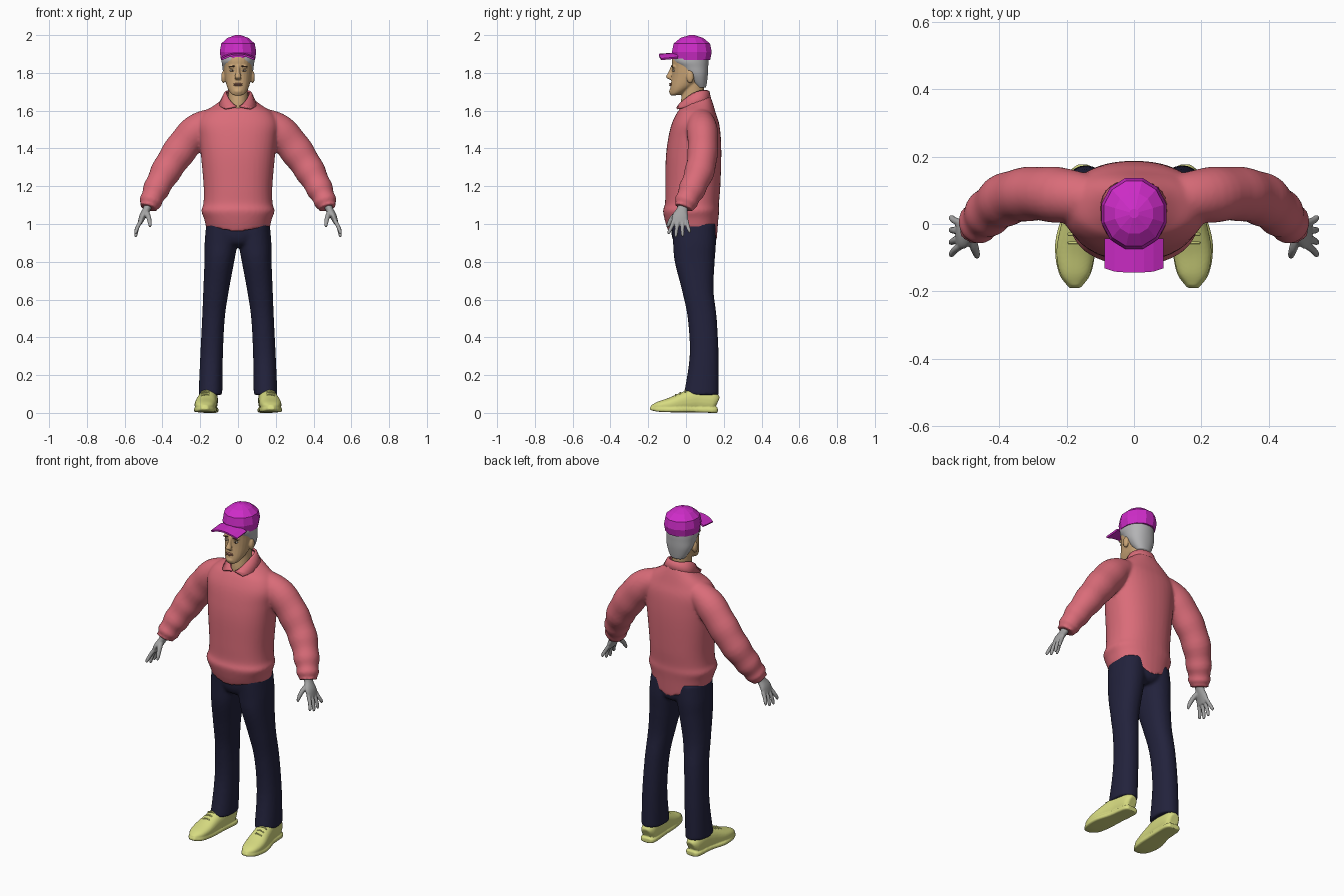
import bpy, bmesh, math
from mathutils import Vector, Matrix

if "Cube" in bpy.data.objects:
    bpy.data.objects.remove(bpy.data.objects["Cube"])


def material(name, *rgb):
    m = bpy.data.materials.new(name)
    m.use_nodes = True
    m.diffuse_color = (*rgb, 1)
    m.node_tree.nodes["Principled BSDF"].inputs["Base Color"].default_value = (*rgb, 1)
    return m


PINK = material("rose_knit", .70, .15, .19)
NAVY = material("navy_cloth", .016, .016, .045)
LIME = material("pale_lime_leather", .68, .71, .22)
MAGENTA = material("magenta_cap", .62, .025, .58)
SKIN = material("tan_skin", .58, .37, .18)
GREY = material("grey_hands", .37, .37, .37)
HAIR = material("silver_hair", .45, .45, .46)
BROWN = material("dark_brown", .09, .045, .025)
LIPS = material("lip_tone", .42, .20, .13)
WHITE = material("eye_white", .65, .60, .52)


def spline(rows, steps):
    """Pass a smooth curve through rows of numbers."""
    pts = [rows[0]] + list(rows) + [rows[-1]]
    out = []
    for p, q, r, w in zip(pts, pts[1:], pts[2:], pts[3:]):
        for k in range(steps):
            t = k / steps
            out.append([b + .5 * t * (c - a + t * (2*a - 5*b + 4*c - d + t * (3*(b - c) + d - a)))
                        for a, b, c, d in zip(p, q, r, w)])
    return out + [list(rows[-1])]


def loft(bm, rows, ref=None, steps=5, sides=24, power=2, s=1, wrinkle=0):
    """Skin rows of (x, y, z, radius a, radius b, tilt); level rings unless ref is given."""
    rows = spline([tuple(r) + (0,) * (6 - len(r)) for r in rows], steps)
    rings = []
    for i, (x, y, z, ra, rb, tilt) in enumerate(rows):
        a, b = Vector((1, 0, 0)), Vector((0, 1, tilt))
        if ref:
            t = (Vector(rows[min(i + 1, len(rows) - 1)][:3]) - Vector(rows[max(i - 1, 0)][:3])).normalized()
            b = Vector(ref)
            b = (b - t * b.dot(t)).normalized()
            a = b.cross(t)
        grow = wrinkle * math.sin(i * 1.3) * i / len(rows)
        ring = []
        for k in range(sides):
            ang = math.tau * (k + .5) / sides
            c, d = math.cos(ang), math.sin(ang)
            u = math.copysign(abs(c) ** (2 / power), c) * (ra + grow)
            v = math.copysign(abs(d) ** (2 / power), d) * (rb + grow)
            p = Vector((x, y, z)) + a * u + b * v
            ring.append(bm.verts.new((p.x * s, p.y, p.z)))
        rings.append(ring)
    for lo, hi in zip(rings, rings[1:]):
        for k in range(sides):
            n = (k + 1) % sides
            bm.faces.new((lo[k], lo[n], hi[n], hi[k]))
    bm.faces.new(rings[0])
    bm.faces.new(rings[-1])


def ball(bm, centre, radii, turn=0):
    m = Matrix.Translation(centre) @ Matrix.Rotation(turn, 4, "Y") @ Matrix.Diagonal((*radii, 1))
    bmesh.ops.create_uvsphere(bm, u_segments=16, v_segments=10, radius=1, matrix=m)


def finish(bm, name, mat, voxel=0, smooth=True, relax=4, thickness=0):
    bmesh.ops.recalc_face_normals(bm, faces=bm.faces)
    me = bpy.data.meshes.new(name)
    bm.to_mesh(me)
    bm.free()
    me.materials.append(mat)
    ob = bpy.data.objects.new(name, me)
    bpy.context.collection.objects.link(ob)
    for p in me.polygons:
        p.use_smooth = smooth
    if thickness:
        mod = ob.modifiers.new("thickness", "SOLIDIFY")
        mod.thickness, mod.offset = thickness, 0
    if voxel:
        mod = ob.modifiers.new("blend", "REMESH")
        mod.mode, mod.voxel_size, mod.use_smooth_shade = "VOXEL", voxel, True
        mod = ob.modifiers.new("relax", "SMOOTH")
        mod.factor, mod.iterations = .5, relax
    return ob


# Sweater: body with a pointed hem, and both sleeves
bm = bmesh.new()
loft(bm, [(0, .035, .985, .168, .128, -.1), (0, .03, 1.03, .18, .14), (0, .027, 1.07, .194, .149),
          (0, .032, 1.11, .183, .143), (0, .036, 1.2, .182, .146), (0, .04, 1.35, .195, .147),
          (0, .045, 1.45, .205, .14), (0, .05, 1.53, .212, .126), (0, .055, 1.59, .18, .102),
          (0, .055, 1.63, .12, .085, .2), (0, .052, 1.66, .07, .07, .45)], power=2.3, sides=40)
for v in bm.verts:
    if v.co.z < 1.06:
        v.co.z -= .05 * (1 - abs(v.co.x) / .19) * (1.06 - v.co.z) / .07
for s in (1, -1):
    loft(bm, [(.13, .075, 1.55, .065, .07), (.215, .085, 1.5, .085, .082), (.30, .09, 1.4, .088, .08),
              (.375, .075, 1.29, .08, .078), (.43, .035, 1.19, .069, .07), (.462, .002, 1.12, .058, .06),
              (.474, -.012, 1.085, .047, .05)], ref=(0, 1, 0), s=s, wrinkle=.005)
finish(bm, "sweater", PINK, voxel=.009)

# Shirt collar, open at the front with two points
bm = bmesh.new()
rows = []
for k in range(25):
    f = k / 24
    top, low = .15 + f * (math.tau - .3), .7 + f * (math.tau - 1.4)
    t, u = (1 + math.cos(top)) / 2, (1 + math.cos(low)) / 2
    rows.append((bm.verts.new((.06 * math.sin(top), .05 - (.06 + .03 * t) * math.cos(top), 1.705 - .085 * t ** 3)),
                 bm.verts.new((.07 * math.sin(top), .05 - (.07 + .025 * t) * math.cos(top), 1.70 - .08 * t ** 3)),
                 bm.verts.new((.10 * math.sin(low), .05 - (.08 + .055 * u) * math.cos(low), 1.655 - .05 * u))))
for p, q in zip(rows, rows[1:]):
    for j in (0, 1):
        bm.faces.new((p[j], q[j], q[j + 1], p[j + 1]))
finish(bm, "collar", PINK, thickness=.01)

# Trousers
bm = bmesh.new()
loft(bm, [(0, .04, 1.03, .16, .118), (0, .042, .95, .172, .12),
          (0, .046, .9, .13, .108), (0, .05, .878, .05, .08)])
for s in (1, -1):
    loft(bm, [(.085, .04, 1.0, .083, .116), (.09, .045, .9, .087, .114), (.099, .046, .8, .079, .106),
              (.116, .062, .65, .068, .084), (.13, .086, .5, .06, .077), (.14, .096, .3, .06, .077),
              (.146, .081, .095, .063, .093)], s=s, power=2.2)
finish(bm, "trousers", NAVY, voxel=.009)

for s, side in ((1, "left"), (-1, "right")):
    # Shoe: upper, sole, heel and laces
    bm = bmesh.new()
    loft(bm, [(.148, .163, .05, .026, .034), (.15, .14, .058, .042, .052), (.155, .06, .068, .048, .062),
              (.163, 0, .06, .052, .055), (.173, -.08, .044, .057, .038), (.175, -.145, .034, .045, .026),
              (.174, -.183, .028, .016, .012)], ref=(0, 0, 1), power=2.4, s=s)
    loft(bm, [(.148, .167, .014, .03, .014), (.15, .14, .014, .046, .014), (.158, .04, .016, .05, .013),
              (.173, -.06, .016, .061, .013), (.175, -.145, .018, .048, .012),
              (.174, -.19, .023, .016, .007)], ref=(0, 0, 1), power=5, s=s)
    finish(bm, side + "_shoe", LIME, voxel=.005, relax=2)
    bm = bmesh.new()
    for j in range(3):
        y, z = -.055 + .025 * j, .094 + .011 * j
        loft(bm, [(.143, y, z - .006, .004, .004), (.169, y, z + .003, .004, .004),
                  (.195, y, z - .006, .004, .004)], ref=(0, 1, 0), sides=8, s=s)
    finish(bm, side + "_laces", LIME)

    # Hand: palm, four fingers and thumb
    bm = bmesh.new()
    loft(bm, [(.47, -.012, 1.11, .022, .026), (.485, -.02, 1.075, .02, .03), (.505, -.03, 1.04, .018, .043),
              (.519, -.032, 1.005, .012, .042)], ref=(0, 1, 0), s=s)
    for j, tip in enumerate((.945, .93, .933, .952)):
        y = -.064 + .022 * j
        end = -.09 + .036 * j
        loft(bm, [(.512, y, 1.02, .011, .011), (.531, (y + end) / 2, .985, .0105, .0105),
                  (.541, end, tip + .012, .009, .009), (.541, end, tip, .004, .004)],
             ref=(0, 1, 0), sides=12, s=s)
    loft(bm, [(.485, -.035, 1.065, .014, .016), (.473, -.07, 1.035, .013, .014), (.466, -.092, 1.0, .01, .01),
              (.466, -.098, .982, .005, .005)], ref=(0, 1, 0), sides=12, s=s)
    finish(bm, side + "_hand", GREY, voxel=.004, relax=3)

# Head: neck, skull, nose, brow ridges and ears
bm = bmesh.new()
loft(bm, [(0, .04, 1.56, .06, .07), (0, .038, 1.63, .054, .068), (0, .038, 1.7, .052, .058),
          (0, .04, 1.77, .054, .056)])
loft(bm, [(0, -.05, 1.682, .02, .025, .1), (0, -.037, 1.695, .04, .046, .25), (0, -.008, 1.73, .059, .076, .2),
          (0, .014, 1.78, .071, .089), (0, .018, 1.83, .075, .091), (0, .022, 1.88, .077, .094),
          (0, .028, 1.94, .055, .065)], power=2.15)
loft(bm, [(0, -.07, 1.84, .01, .008), (0, -.08, 1.805, .010, .013), (0, -.089, 1.778, .018, .017),
          (0, -.078, 1.764, .013, .01)], sides=14)
for s in (1, -1):
    ball(bm, (s * .077, .022, 1.778), (.012, .019, .033))
    ball(bm, (s * .03, -.064, 1.832), (.022, .012, .008))
ball(bm, (0, -.078, 1.702), (.022, .012, .014))
finish(bm, "head", SKIN, voxel=.0045, relax=3)

# Face details
bm = bmesh.new()
for z, h in ((1.742, .0045), (1.735, .0055)):
    ball(bm, (0, -.081, z), (.024, .008, h))
finish(bm, "lips", LIPS)
for s, side in ((1, "left"), (-1, "right")):
    bm = bmesh.new()
    ball(bm, (s * .031, -.065, 1.812), (.013, .006, .0055))
    finish(bm, side + "_eye", WHITE)
    bm = bmesh.new()
    ball(bm, (s * .031, -.069, 1.812), (.005, .004, .005))
    finish(bm, side + "_iris", BROWN)
    bm = bmesh.new()
    ball(bm, (s * .032, -.072, 1.834), (.018, .005, .0035), turn=s * .12)
    finish(bm, side + "_eyebrow", BROWN)

# Hair below the cap
bm = bmesh.new()
loft(bm, [(0, .078, 1.722, .042, .028), (0, .068, 1.75, .06, .043), (0, .054, 1.79, .077, .062),
          (0, .038, 1.83, .083, .08), (0, .024, 1.865, .087, .095), (0, .03, 1.92, .08, .085)], power=2.2)
finish(bm, "hair", HAIR)

# Cap: faceted crown and curved brim
bm = bmesh.new()
loft(bm, [(0, .031, 1.868, .093, .1), (0, .031, 1.91, .1, .109), (0, .031, 1.955, .092, .1),
          (0, .031, 1.985, .058, .062), (0, .031, 2.0, .014, .014)], steps=1, sides=12)
finish(bm, "cap_crown", MAGENTA, smooth=False)
bm = bmesh.new()
bmesh.ops.create_grid(bm, x_segments=6, y_segments=3, size=1)
for v in bm.verts:
    u, w = v.co.x, v.co.y
    v.co = (.085 * u, -.093 + .05 * w + .012 * u ** 4 * (1 - w) / 2, 1.9 - .024 * u * u + .004 * w)
finish(bm, "cap_brim", MAGENTA, smooth=False, thickness=.01)
